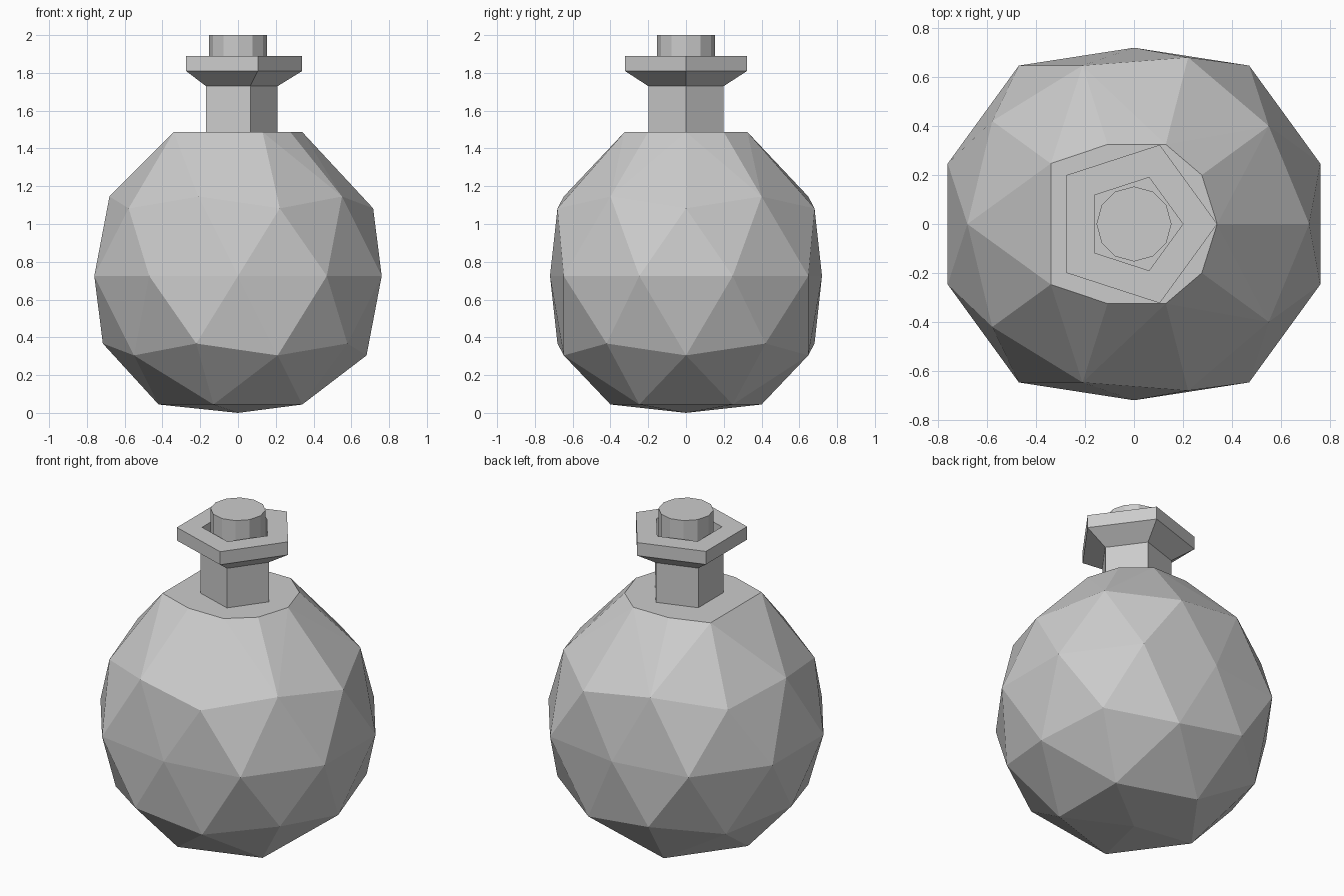
import bpy, bmesh
from math import cos, sin, tau

if "Cube" in bpy.data.objects:
    bpy.data.objects.remove(bpy.data.objects["Cube"])

def finish(name, bm):
    bmesh.ops.recalc_face_normals(bm, faces=bm.faces)
    me = bpy.data.meshes.new(name)
    bm.to_mesh(me)
    bm.free()
    ob = bpy.data.objects.new(name, me)
    bpy.context.collection.objects.link(ob)
    return ob

def lathe(name, profile, sides, caps=False, closed=False):
    """Faceted turned shape from (radius, z) points, first corner on +x."""
    bm = bmesh.new()
    rings = [[bm.verts.new((r * cos(tau * i / sides), r * sin(tau * i / sides), z))
              for i in range(sides)] for r, z in profile]
    pairs = list(zip(rings, rings[1:]))
    if closed:
        pairs.append((rings[-1], rings[0]))
    for a, b in pairs:
        for i in range(sides):
            j = (i + 1) % sides
            bm.faces.new((a[i], a[j], b[j], b[i]))
    if caps:
        bm.faces.new(rings[0])
        bm.faces.new(rings[-1])
    return finish(name, bm)

# Body: low-poly sphere with softened poles and a flat shoulder on top
R, CZ, TOP = 0.8, 0.725, 1.487
ball = bmesh.new()
bmesh.ops.create_icosphere(ball, subdivisions=2, radius=R)
points = []
for v in ball.verts:
    if v.co.z > 0.6:          # crown is replaced by the shoulder outline
        continue
    y = max(-0.72, min(0.72, v.co.y))
    points.append((v.co.x, y, max(0.0, v.co.z + CZ)))
ball.free()
for x, y in [(-0.34, 0.247), (-0.108, 0.325), (0.13, 0.325), (0.277, 0.2)]:
    points += [(x, y, TOP), (x, -y, TOP)]
points.append((0.34, 0, TOP))

bm = bmesh.new()
for p in points:
    bm.verts.new(p)
bmesh.ops.convex_hull(bm, input=bm.verts)
finish("bottle_body", bm)

# Five-sided hollow neck with flared lip
lathe("bottle_neck", [(0.21, TOP - 0.01), (0.21, 1.73), (0.34, 1.81), (0.34, 1.89),
                      (0.2, 1.89), (0.2, TOP - 0.01)], 5, closed=True)

# Stopper
lathe("stopper", [(0.153, 1.7), (0.153, 2.0)], 12, caps=True)
